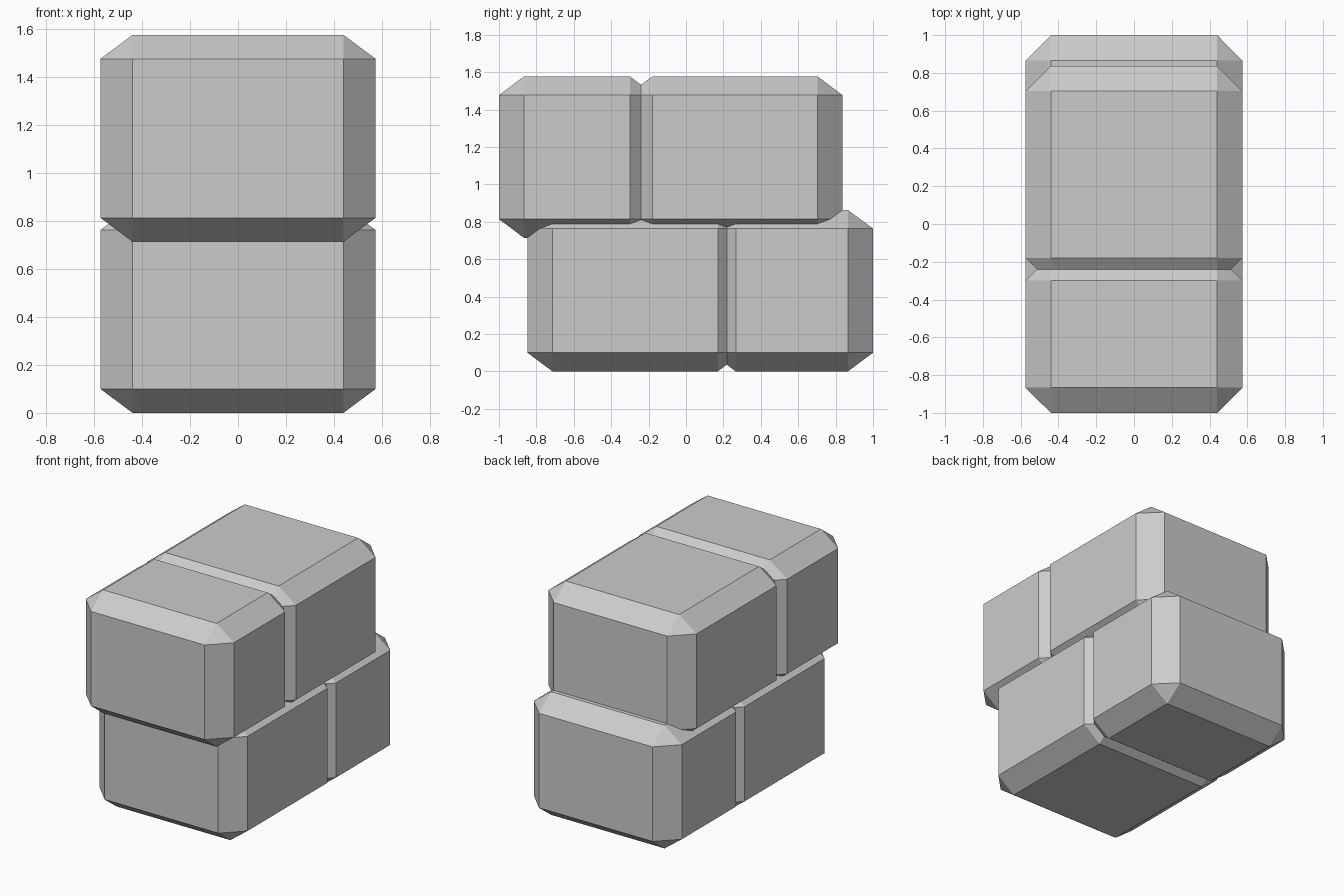
import bpy, bmesh
from mathutils import Matrix

if "Cube" in bpy.data.objects:
    bpy.data.objects.remove(bpy.data.objects["Cube"])

HALF_W, HEIGHT = 0.574, 0.863
CHAMFER, CHAMFER_Z = 0.134, 0.1


def block(name, y0, y1, z0):
    # chamfered box, squashed in z so the vertical chamfer is shallower
    k = CHAMFER_Z / CHAMFER
    bm = bmesh.new()
    bmesh.ops.create_cube(bm, size=1)
    bmesh.ops.scale(bm, vec=(2 * HALF_W, y1 - y0, HEIGHT / k), verts=bm.verts)
    bmesh.ops.bevel(bm, geom=bm.edges[:], offset=CHAMFER, offset_type='OFFSET',
                    segments=1, affect='EDGES')
    # bevel offsets are measured along the faces
    bmesh.ops.transform(bm, matrix=Matrix.Diagonal((1, 1, k, 1)), verts=bm.verts)
    bmesh.ops.translate(bm, vec=(0, (y0 + y1) / 2, z0 + HEIGHT / 2), verts=bm.verts)
    bmesh.ops.recalc_face_normals(bm, faces=bm.faces)
    me = bpy.data.meshes.new(name)
    bm.to_mesh(me)
    bm.free()
    ob = bpy.data.objects.new(name, me)
    bpy.context.collection.objects.link(ob)


# lower course: long block in front, short block behind
block("lower_front_block", -0.848, 0.304, 0)
block("lower_back_block", 0.132, 1.0, 0)
# upper course, shifted forward: short block in front, long block behind
block("upper_front_block", -1.0, -0.166, 0.714)
block("upper_back_block", -0.314, 0.837, 0.714)
